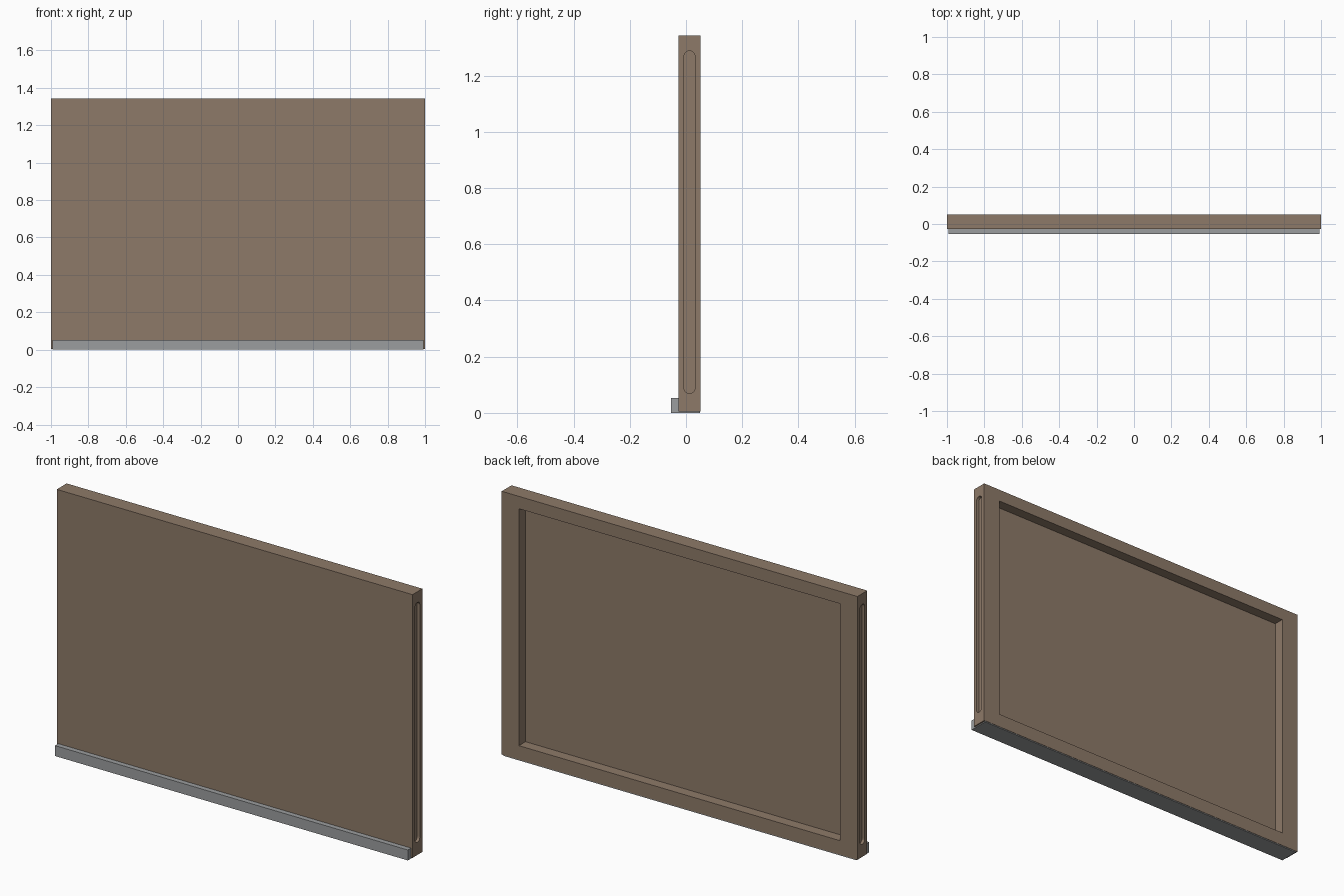
import bpy, bmesh, math

if "Cube" in bpy.data.objects:
    bpy.data.objects.remove(bpy.data.objects["Cube"])


def material(name, color):
    m = bpy.data.materials.new(name)
    m.diffuse_color = (*color, 1)
    m.use_nodes = True
    m.node_tree.nodes["Principled BSDF"].inputs["Base Color"].default_value = m.diffuse_color
    return m


def prism(name, profile, x0, x1, mat=None):
    """Extrude a (y, z) profile along x from x0 to x1."""
    bm = bmesh.new()
    face = bm.faces.new([bm.verts.new((x0, y, z)) for y, z in profile])
    ext = bmesh.ops.extrude_face_region(bm, geom=[face])
    verts = [g for g in ext["geom"] if isinstance(g, bmesh.types.BMVert)]
    bmesh.ops.translate(bm, verts=verts, vec=(x1 - x0, 0, 0))
    bmesh.ops.recalc_face_normals(bm, faces=bm.faces)
    mesh = bpy.data.meshes.new(name)
    bm.to_mesh(mesh)
    bm.free()
    if mat:
        mesh.materials.append(mat)
    obj = bpy.data.objects.new(name, mesh)
    bpy.context.collection.objects.link(obj)
    return obj


def rect(y0, y1, z0, z1):
    return [(y0, z0), (y1, z0), (y1, z1), (y0, z1)]


def stadium(yc, r, z0, z1, n=10):
    """Upright slot outline with round ends."""
    pts = []
    for zc, start in ((z1 - r, 0), (z0 + r, math.pi)):
        for i in range(n + 1):
            a = start + math.pi * i / n
            pts.append((yc + r * math.cos(a), zc + r * math.sin(a)))
    return pts


def cut(target, cutter):
    mod = target.modifiers.new("cut", "BOOLEAN")
    mod.operation = "DIFFERENCE"
    mod.solver = "EXACT"
    mod.object = cutter
    cutter.hide_render = True
    dg = bpy.context.evaluated_depsgraph_get()
    mesh = bpy.data.meshes.new_from_object(target.evaluated_get(dg))
    target.modifiers.clear()
    target.data = mesh
    bpy.data.objects.remove(cutter)


brown = material("warm brown", (0.270, 0.195, 0.140))
grey = material("metal grey", (0.33, 0.34, 0.345))

# Board, hollowed at the back
board = prism("board", rect(-0.027, 0.052, 0.005, 1.343), -1, 1, brown)
cut(board, prism("recess_cutter", rect(-0.001, 0.1, 0.076, 1.28), -0.903, 0.903))

# Finger slots in both side edges
for s in (-1, 1):
    slot = stadium(0.0125, 0.0195, 0.069, 1.288)
    cut(board, prism("slot_cutter", slot, min(s * 0.985, s * 1.1), max(s * 0.985, s * 1.1)))

# L-shaped rail: front lip with a thin plate under the board
rail = [(-0.053, 0), (0.050, 0), (0.050, 0.005), (-0.027, 0.005), (-0.027, 0.053), (-0.053, 0.053)]
prism("bottom_rail", rail, -0.992, 0.992, grey)
